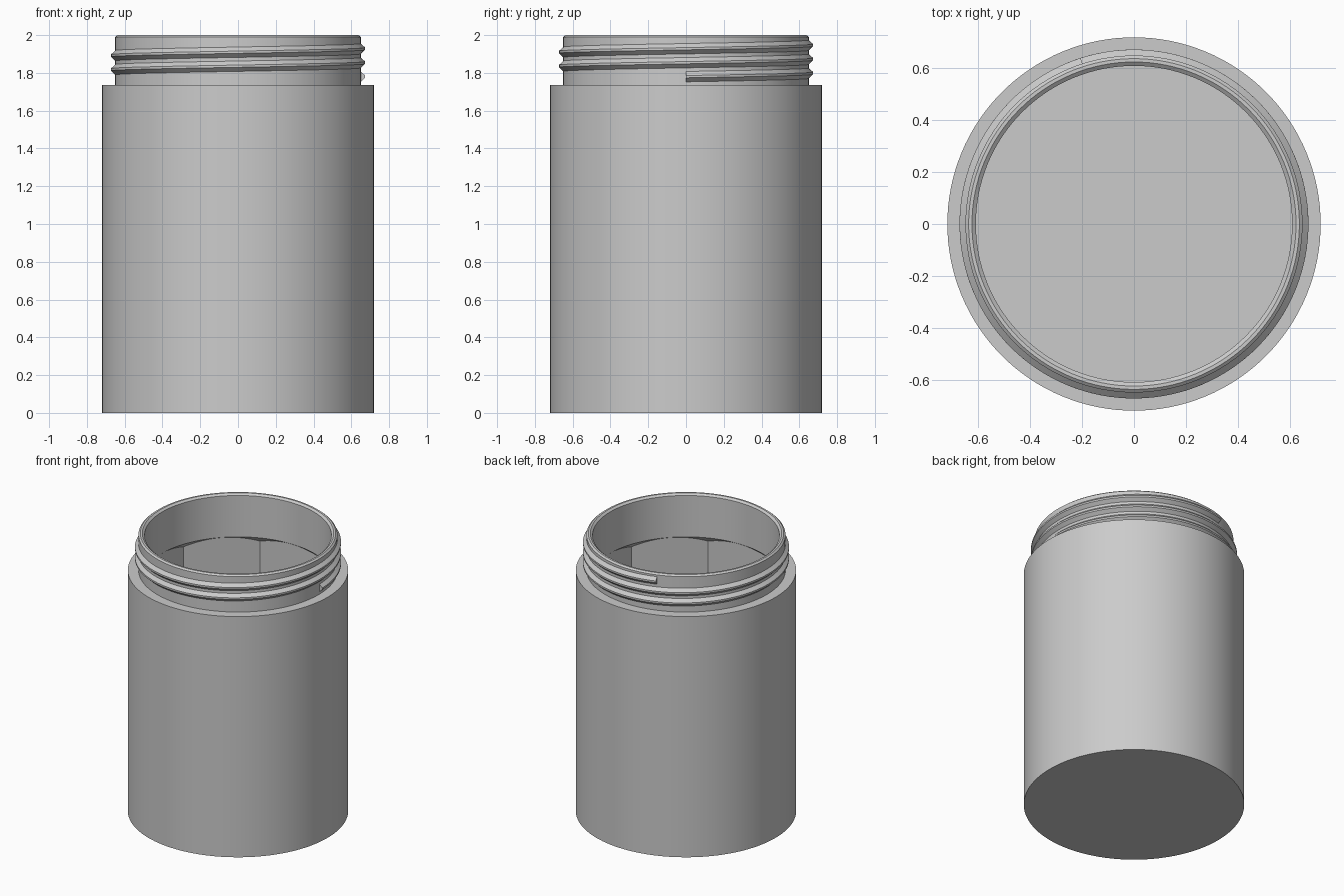
import bpy
import bmesh
from math import cos, sin, pi, tau, radians

cube = bpy.data.objects.get("Cube")
if cube:
    bpy.data.objects.remove(cube, do_unlink=True)

SEGMENTS = 128
BODY_R, NECK_R, BORE_R = 0.72, 0.65, 0.61
SHOULDER_Z, TOP_Z, FLOOR_Z = 1.735, 2.0, 0.06
BORE_END_Z = 1.69

grey = bpy.data.materials.new("plain grey")
grey.use_nodes = True
grey.diffuse_color = (0.6, 0.6, 0.6, 1)
grey.node_tree.nodes["Principled BSDF"].inputs["Base Color"].default_value = (0.6, 0.6, 0.6, 1)


def loft(name, rings, closed=False):
    """Skin a list of point rings and cap both ends."""
    bm = bmesh.new()
    loops = [[bm.verts.new(p) for p in ring] for ring in rings]
    for low, high in zip(loops, loops[1:]):
        n = len(low)
        for i in range(n):
            j = (i + 1) % n
            bm.faces.new((low[i], low[j], high[j], high[i]))
    bm.faces.new(loops[0])
    bm.faces.new(loops[-1])
    bmesh.ops.recalc_face_normals(bm, faces=bm.faces)
    mesh = bpy.data.meshes.new(name)
    bm.to_mesh(mesh)
    bm.free()
    mesh.materials.append(grey)
    obj = bpy.data.objects.new(name, mesh)
    bpy.context.collection.objects.link(obj)
    bpy.ops.object.select_all(action="DESELECT")
    obj.select_set(True)
    bpy.context.view_layer.objects.active = obj
    bpy.ops.object.shade_smooth_by_angle(angle=radians(20))
    return obj


ANGLES = [tau * i / SEGMENTS for i in range(SEGMENTS)]


def circle(r, z):
    return [(r * cos(a), r * sin(a), z) for a in ANGLES]


def octagon_radius(a):
    """Distance to the wall of an eight-sided cavity with sides facing the axes."""
    offset = (a + pi / 8) % (pi / 4) - pi / 8
    return (BORE_R + 0.003) / cos(offset)


def octagon(height):
    return [(octagon_radius(a) * cos(a), octagon_radius(a) * sin(a),
             height(octagon_radius(a))) for a in ANGLES]


# Jar shell: outside wall, shoulder, chamfered rim, round bore, eight-sided cavity
loft("jar_body", [
    circle(BODY_R, 0),
    circle(BODY_R, SHOULDER_Z),
    circle(NECK_R, SHOULDER_Z),
    circle(NECK_R, TOP_Z - 0.01),
    circle(NECK_R - 0.012, TOP_Z),
    circle(BORE_R + 0.015, TOP_Z),
    circle(BORE_R, TOP_Z - 0.012),
    circle(BORE_R, BORE_END_Z),
    octagon(lambda r: BORE_END_Z - (r - BORE_R) * 0.9),
    octagon(lambda r: FLOOR_Z),
])

# Screw thread: ridge section swept up a helix from the +x side
TURNS, PITCH, START_Z = 2.3, 0.074, 1.78
SECTION = [(NECK_R - 0.006, -0.033), (0.673, -0.006), (0.673, 0.006), (NECK_R - 0.006, 0.033)]
steps = int(TURNS * SEGMENTS)
thread = []
for i in range(steps + 1):
    t = TURNS * i / steps
    a = tau * t
    thread.append([(r * cos(a), r * sin(a), START_Z + PITCH * t + dz) for r, dz in SECTION])
loft("screw_thread", thread)
